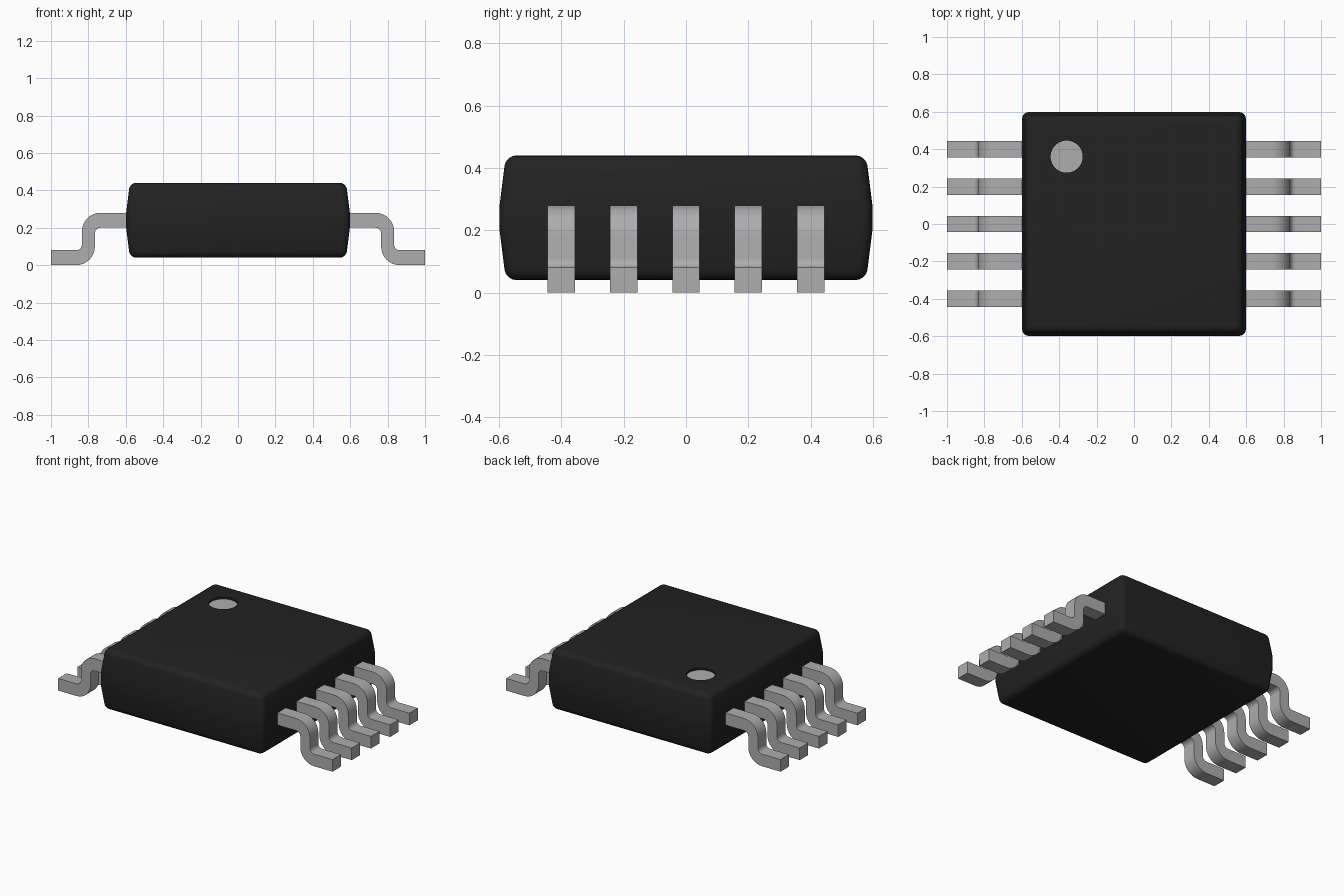
import bpy, bmesh, math

if "Cube" in bpy.data.objects:
    bpy.data.objects.remove(bpy.data.objects["Cube"])


def material(name, rgb):
    m = bpy.data.materials.new(name)
    m.diffuse_color = (*rgb, 1)
    m.use_nodes = True
    m.node_tree.nodes["Principled BSDF"].inputs["Base Color"].default_value = m.diffuse_color
    return m


BLACK = material("black plastic", (0.016, 0.016, 0.016))
METAL = material("grey metal", (0.42, 0.42, 0.43))


def add_object(name, bm, *mats):
    bmesh.ops.recalc_face_normals(bm, faces=bm.faces)
    me = bpy.data.meshes.new(name)
    bm.to_mesh(me)
    bm.free()
    for m in mats:
        me.materials.append(m)
    ob = bpy.data.objects.new(name, me)
    bpy.context.collection.objects.link(ob)
    return ob


def smooth(ob, angle):
    bpy.ops.object.select_all(action='DESELECT')
    ob.select_set(True)
    bpy.context.view_layer.objects.active = ob
    bpy.ops.object.shade_smooth_by_angle(angle=math.radians(angle))


# Body: square block, widest at mid height, with rounded edges
bm = bmesh.new()
rings = []
for z, h in ((0.04, 0.578), (0.2, 0.598), (0.28, 0.598), (0.44, 0.578)):
    rings.append([bm.verts.new((sx * h, sy * h, z))
                  for sx, sy in ((-1, -1), (1, -1), (1, 1), (-1, 1))])
for a, b in zip(rings, rings[1:]):
    for i in range(4):
        j = (i + 1) % 4
        bm.faces.new((a[i], a[j], b[j], b[i]))
bm.faces.new(rings[0][::-1])
bm.faces.new(rings[-1])
bm.normal_update()
sharp = [e for e in bm.edges if e.calc_face_angle() > math.radians(30)]
bmesh.ops.bevel(bm, geom=sharp, offset=0.034, segments=4, profile=0.5, affect='EDGES')
body = add_object("body", bm, BLACK)

# Round recess in the top that marks the first pin
DOT_X, DOT_Y, DOT_R, DEPTH = -0.36, 0.36, 0.086, 0.016
bm = bmesh.new()
bmesh.ops.create_cone(bm, cap_ends=True, segments=40, radius1=DOT_R, radius2=DOT_R, depth=0.2)
bmesh.ops.translate(bm, verts=bm.verts, vec=(DOT_X, DOT_Y, 0.44 - DEPTH + 0.1))
cutter = add_object("recess_cutter", bm, BLACK)
cut = body.modifiers.new("recess", 'BOOLEAN')
cut.operation, cut.object, cut.solver = 'DIFFERENCE', cutter, 'EXACT'
bpy.ops.object.select_all(action='DESELECT')
bpy.context.view_layer.objects.active = body
body.select_set(True)
bpy.ops.object.modifier_apply(modifier="recess")
bpy.data.objects.remove(cutter)
smooth(body, 35)

# Grey disc on the floor of the recess
bm = bmesh.new()
bmesh.ops.create_cone(bm, cap_ends=True, segments=40, radius1=DOT_R, radius2=DOT_R, depth=0.004)
bmesh.ops.translate(bm, verts=bm.verts, vec=(DOT_X, DOT_Y, 0.44 - DEPTH + 0.001))
add_object("marker_dot", bm, METAL)


def arc(cx, cz, r, start, end, n=8):
    return [(cx + r * math.cos(math.radians(start + (end - start) * i / n)),
             cz + r * math.sin(math.radians(start + (end - start) * i / n)))
            for i in range(n + 1)]


# Gull-wing pin: matching upper and lower outlines, swept across the width
upper = [(0.56, 0.28)] + arc(0.735, 0.18, 0.1, 90, 0) + arc(0.865, 0.11, 0.03, 180, 270) + [(1, 0.08)]
lower = [(0.56, 0.20)] + arc(0.735, 0.17, 0.03, 90, 0) + arc(0.865, 0.10, 0.1, 180, 270) + [(1, 0)]
HALF = 0.044


def pin(name, side, y):
    bm = bmesh.new()
    loops = [[bm.verts.new((side * x, y + dy, z))
              for (x, z), dy in ((u, -HALF), (u, HALF), (l, HALF), (l, -HALF))]
             for u, l in zip(upper, lower)]
    for a, b in zip(loops, loops[1:]):
        for i in range(4):
            j = (i + 1) % 4
            bm.faces.new((a[i], a[j], b[j], b[i]))
    bm.faces.new(loops[0])
    bm.faces.new(loops[-1])
    smooth(add_object(name, bm, METAL), 30)


# Five pins on each side
for side, label in ((-1, "left"), (1, "right")):
    for k in range(5):
        pin(f"{label}_pin_{k + 1}", side, -0.4 + 0.2 * k)
